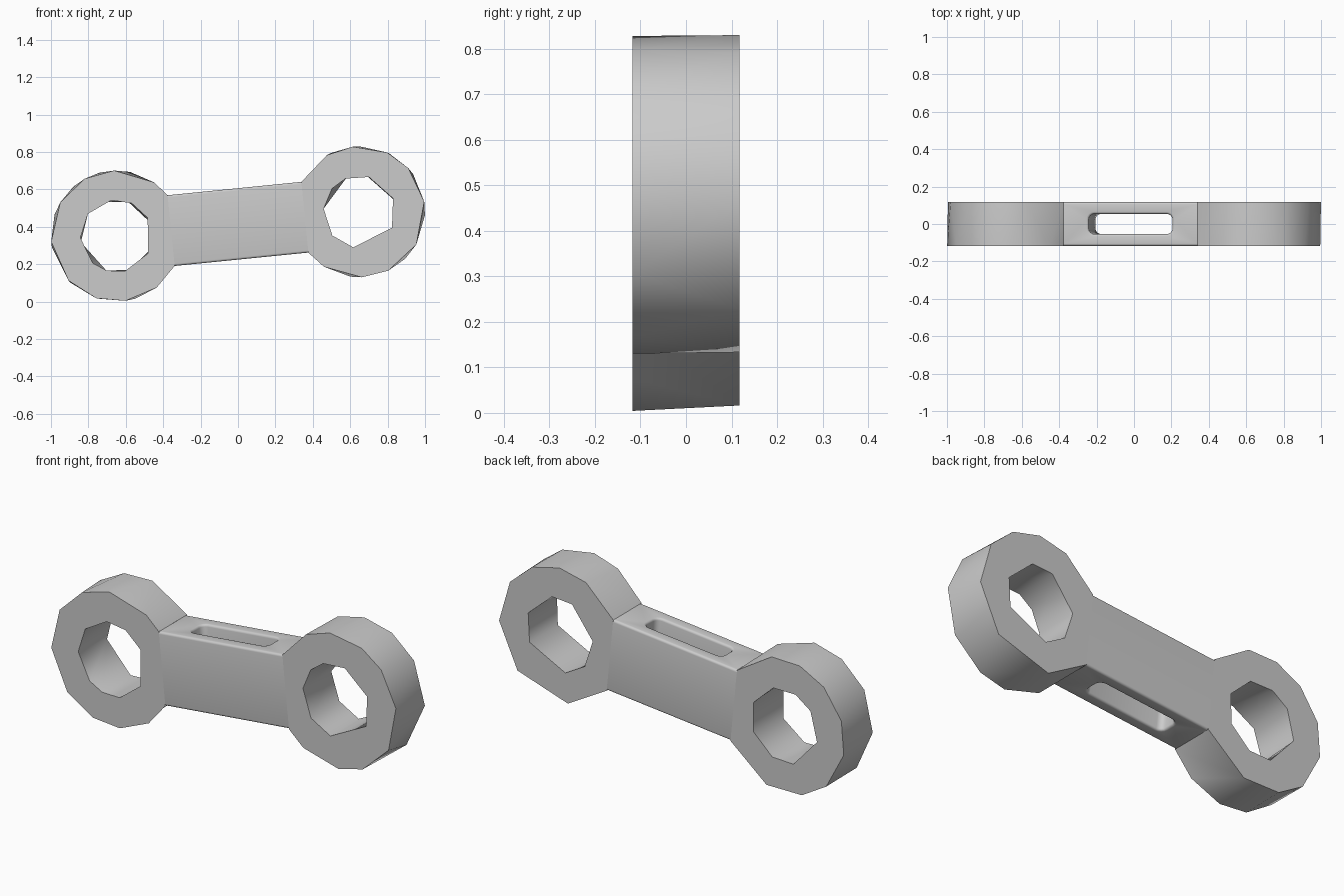
import bpy, bmesh
from math import sin, cos, pi, radians, atan2

if "Cube" in bpy.data.objects:
    bpy.data.objects.remove(bpy.data.objects["Cube"])

T = 0.117            # half thickness
TILT = atan2(0.13, 1.30)


def cap(bm, *loops):
    """Fill a flat face between closed loops of verts."""
    edges = []
    for lp in loops:
        for a, b in zip(lp, lp[1:] + lp[:1]):
            edges.append(bm.edges.get((a, b)) or bm.edges.new((a, b)))
    bmesh.ops.triangle_fill(bm, edges=edges, use_beauty=True)


def finish(bm, name, angle):
    bmesh.ops.recalc_face_normals(bm, faces=bm.faces[:])
    me = bpy.data.meshes.new(name)
    bm.to_mesh(me)
    bm.free()
    ob = bpy.data.objects.new(name, me)
    bpy.context.collection.objects.link(ob)
    bpy.ops.object.select_all(action='DESELECT')
    ob.select_set(True)
    bpy.context.view_layer.objects.active = ob
    bpy.ops.object.shade_smooth_by_angle(angle=radians(angle))
    return ob


def ring(name, cx, cz, outer, hole):
    """Coarse faceted ring: front and back outlines have their own corner angles."""
    bm = bmesh.new()

    def circle(r, y, angs):
        return [bm.verts.new((cx + r * cos(radians(a)), y, cz + r * sin(radians(a)))) for a in angs]

    def wall(f, b, fa, ba):
        i = j = 0
        while i < len(f) - 1 or j < len(b) - 1:
            if j == len(b) - 1 or (i < len(f) - 1 and fa[i + 1] <= ba[j + 1]):
                bm.faces.new((f[i], b[j], f[i + 1]))
                i += 1
            else:
                bm.faces.new((f[i], b[j], b[j + 1]))
                j += 1

    of, ob_ = circle(0.35, -T, outer[0]), circle(0.35, T, outer[1])
    hf, hb = circle(0.193, -T, hole[0]), circle(0.193, T, hole[1])
    wall(of, ob_, *outer)                       # left open where the bar joins
    wall(hf + hf[:1], hb + hb[:1], hole[0] + [hole[0][0] + 360], hole[1] + [hole[1][0] + 360])
    cap(bm, of, hf)
    cap(bm, ob_, hb)
    return finish(bm, name, 65)


ring("left_ring", -0.65, 0.351,
     ([38.6, 55, 92, 119, 149, 185, 223, 252, 278, 308, 332.8],
      [38.6, 78, 105, 131, 161, 190, 226, 253, 287, 332.8]),
     ([30, 65, 98, 142, 183, 229, 254, 284, 331],
      [23, 71, 110, 142, 190, 254, 291, 336]))
ring("right_ring", 0.65, 0.48,
     ([-141.4, -123, -88, -64, -30, 9, 42, 65, 96, 120, 152.8],
      [-141.4, -98, -46, -3, 35, 63, 90, 116, 152.8]),
     ([22, 75, 113, 140, 175, 221, 260, 334],
      [20, 77, 112, 175, 221, 260, 334]))


def rrect(hx, hy, r, n=4):
    """Rounded rectangle outline, counter-clockwise from the +x +y corner."""
    pts = []
    for k, (sx, sy) in enumerate(((1, 1), (-1, 1), (-1, -1), (1, -1))):
        for i in range(n + 1):
            a = (k + i / n) * pi / 2
            pts.append((sx * (hx - r) + r * cos(a), sy * (hy - r) + r * sin(a)))
    return pts


# connecting bar: rounded long edges and a slot right through it
L, H, F, N = 0.36, 0.19, 0.012, 4
bm = bmesh.new()
ends = [[bm.verts.new((x, y, z)) for y, z in rrect(T, H, F, N)] for x in (-L, L)]
cnt = len(ends[0])
top, bottom = N, 3 * N + 2                      # profile segments that hold the slot mouths
for i in range(cnt):
    if i not in (top, bottom):
        k = (i + 1) % cnt
        bm.faces.new((ends[0][i], ends[0][k], ends[1][k], ends[1][i]))

steps = [(F * (1 - sin(t * pi / 6)), H - F * (1 - cos(t * pi / 6))) for t in range(4)]
steps += [(o, -z) for o, z in reversed(steps)]
slot = [[bm.verts.new((x, y, z)) for x, y in rrect(0.225 + o, 0.054 + o, 0.03 + o)] for o, z in steps]
for a, b in zip(slot, slot[1:]):
    for i in range(len(a)):
        k = (i + 1) % len(a)
        bm.faces.new((a[i], a[k], b[k], b[i]))
for s, lp in ((top, slot[0]), (bottom, slot[-1])):
    cap(bm, [ends[0][s], ends[0][s + 1], ends[1][s + 1], ends[1][s]], lp)

bar = finish(bm, "connecting_bar", 40)
bar.location = (0, 0, 0.4155)
bar.rotation_euler = (0, -TILT, 0)
